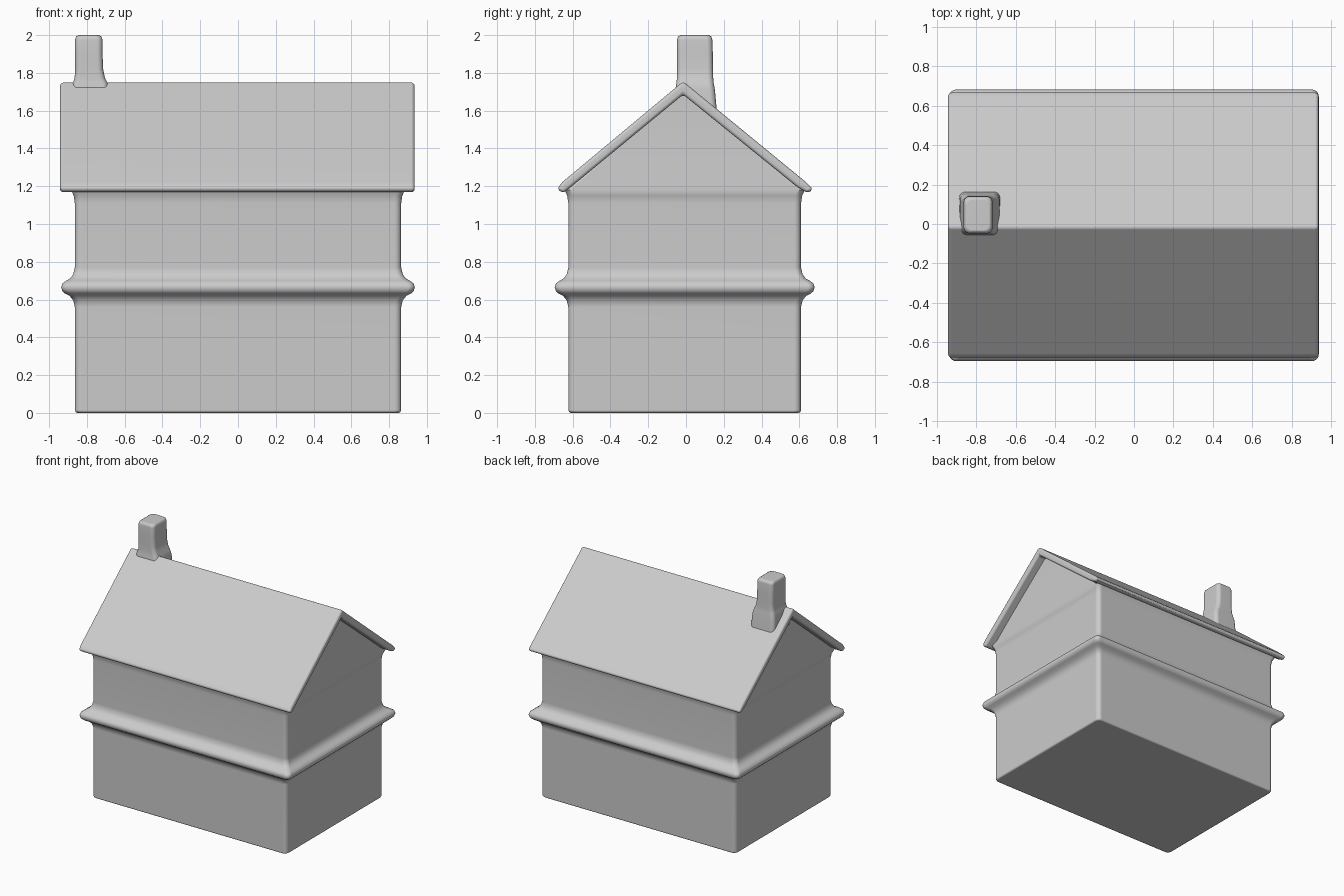
import bpy, bmesh
from math import cos, sin, pi

cube = bpy.data.objects.get("Cube")
if cube:
    bpy.data.objects.remove(cube, do_unlink=True)

# One plain clay colour
clay = bpy.data.materials.new("grey clay")
clay.use_nodes = True
CLAY = (0.6, 0.6, 0.6, 1)
clay.diffuse_color = CLAY
clay.node_tree.nodes["Principled BSDF"].inputs["Base Color"].default_value = CLAY


def finish(name, bm, bevel=0):
    """Turn a bmesh into a smooth, softly edged object."""
    bmesh.ops.recalc_face_normals(bm, faces=bm.faces)
    mesh = bpy.data.meshes.new(name)
    bm.to_mesh(mesh)
    bm.free()
    mesh.materials.append(clay)
    obj = bpy.data.objects.new(name, mesh)
    bpy.context.collection.objects.link(obj)
    bpy.ops.object.select_all(action='DESELECT')
    obj.select_set(True)
    bpy.context.view_layer.objects.active = obj
    if bevel:
        mod = obj.modifiers.new("soft edges", 'BEVEL')
        mod.width, mod.segments = bevel, 4
        mod.limit_method = 'ANGLE'
        bpy.ops.object.modifier_apply(modifier=mod.name)
    bpy.ops.object.shade_smooth_by_angle(angle=pi / 3)
    mod = obj.modifiers.new("even shading", 'WEIGHTED_NORMAL')
    mod.keep_sharp = True
    return obj


def ring(bm, x, y, z, hx, hy, radius, steps=5):
    """One horizontal rounded rectangle."""
    r = min(radius, hx * 0.9, hy * 0.9)
    verts = []
    for quarter, (sx, sy) in enumerate(((1, 1), (-1, 1), (-1, -1), (1, -1))):
        for i in range(steps + 1):
            a = (quarter + i / steps) * pi / 2
            verts.append(bm.verts.new((x + sx * (hx - r) + r * cos(a),
                                       y + sy * (hy - r) + r * sin(a), z)))
    return verts


def loft(name, rings, radius):
    """Skin a stack of rounded rectangles and cap both ends."""
    bm = bmesh.new()
    loops = [ring(bm, *row, radius) for row in rings]
    for low, high in zip(loops, loops[1:]):
        for i in range(len(low)):
            j = (i + 1) % len(low)
            bm.faces.new((low[i], low[j], high[j], high[i]))
    bm.faces.new(loops[0])
    bm.faces.new(loops[-1])
    return finish(name, bm)


# Walls with the rounded string course (height, outward swell), then the gables
swell = [(0, -.014), (.004, -.005), (.014, 0), (.56, 0), (.595, .008), (.62, .028),
         (.632, .052), (.645, .066), (.665, .072), (.685, .066), (.7, .046),
         (.712, .024), (.735, .008), (.77, 0), (1.11, 0), (1.15, .006), (1.18, .02)]
HX, HY = 0.864, 0.616
walls = [(0, -.007, z, HX + d, HY + d) for z, d in swell]
walls += [(0, -.01, 1.21, HX + .004, .6), (0, -.015, 1.7, HX, .02)]
loft("walls", walls, 0.035)

# Pitched roof slab, profile in y and z
profile = [(-.015, 1.755), (.635, 1.222), (.673, 1.185), (.645, 1.163), (.59, 1.195),
           (-.015, 1.685), (-.61, 1.195), (-.65, 1.163), (-.683, 1.185), (-.655, 1.222)]
bm = bmesh.new()
end = bm.faces.new([bm.verts.new((-.942, y, z)) for y, z in profile])
side = bmesh.ops.extrude_face_region(bm, geom=[end])["geom"]
bmesh.ops.translate(bm, vec=(1.877, 0, 0),
                    verts=[v for v in side if isinstance(v, bmesh.types.BMVert)])
finish("roof", bm, bevel=0.018)

# Chimney flaring into the ridge
stack = [(-.782, .048, 1.6, .105, .115), (-.782, .048, 1.71, .1, .105),
         (-.782, .048, 1.75, .09, .098), (-.785, .048, 1.775, .08, .096),
         (-.788, .048, 1.82, .074, .095), (-.79, .047, 1.9, .073, .095),
         (-.79, .046, 1.975, .073, .094), (-.79, .046, 1.992, .067, .088),
         (-.79, .046, 2.0, .055, .076)]
loft("chimney", stack, 0.03)
